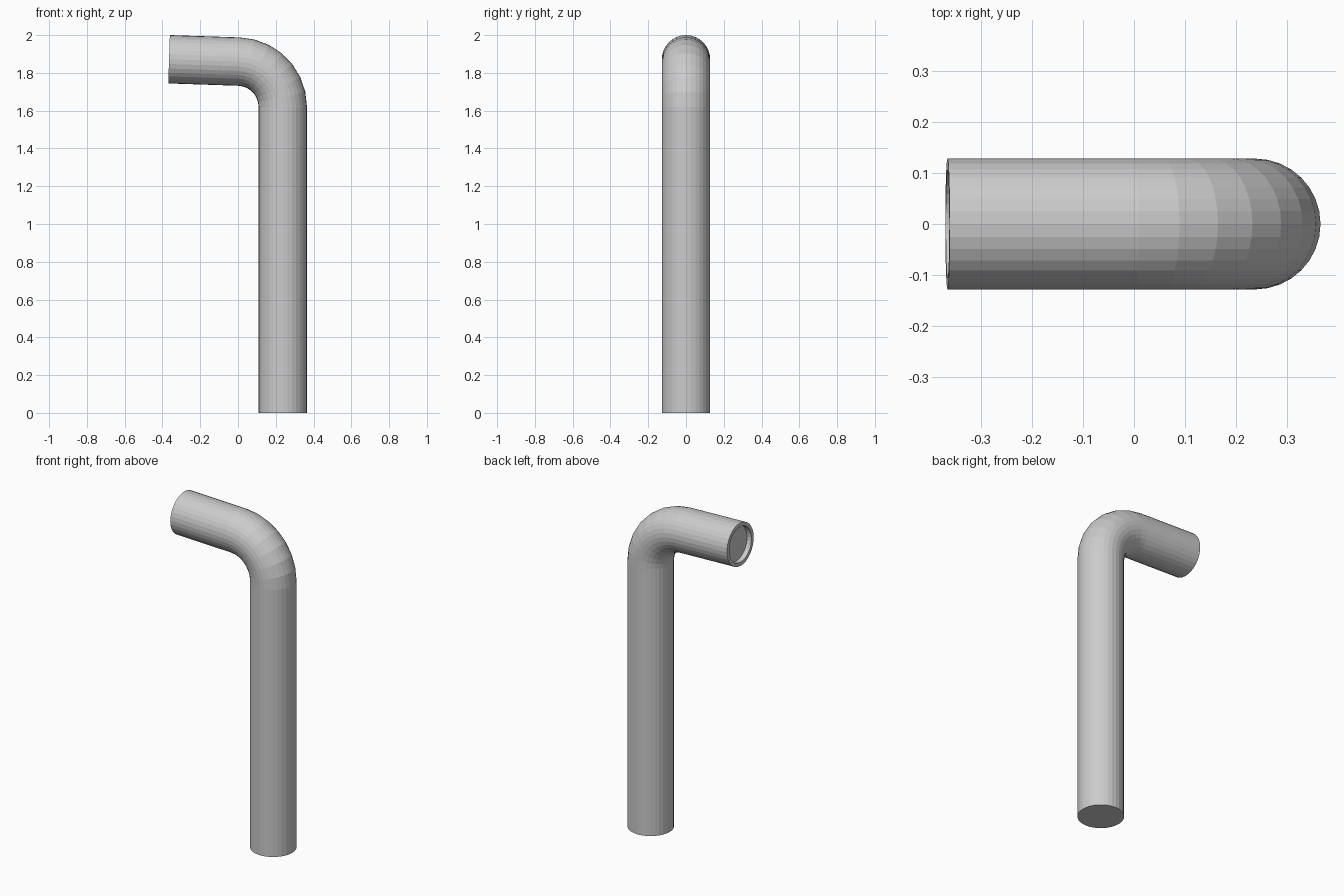
import bpy, bmesh
from math import sin, cos, pi, radians
from mathutils import Vector

if "Cube" in bpy.data.objects:
    bpy.data.objects.remove(bpy.data.objects["Cube"])

SIDES, RADIUS, INNER = 32, 0.128, 0.106
BEND_R, BEND_STEPS, TURN = 0.24, 7, radians(88.1)
AXIS_X, BEND_Z, END_X, RECESS = 0.237, 1.62, -0.365, 0.03

bm = bmesh.new()


def ring(x, z, angle, r):
    """Circle of verts at (x, z); heading is up, turned by angle towards -x."""
    side = Vector((cos(angle), 0, sin(angle)))
    return [bm.verts.new(Vector((x, 0, z)) + side * r * cos(t) + Vector((0, r * sin(t), 0)))
            for t in (2 * pi * i / SIDES for i in range(SIDES))]


# Upright and bend
rings = [ring(AXIS_X, 0, 0, RADIUS)]
cx = AXIS_X - BEND_R
for i in range(BEND_STEPS + 1):
    a = TURN * i / BEND_STEPS
    rings.append(ring(cx + BEND_R * cos(a), BEND_Z + BEND_R * sin(a), a, RADIUS))

# Slightly rising spout, then rim and recessed disc
x0, z0 = cx + BEND_R * cos(TURN), BEND_Z + BEND_R * sin(TURN)
dx, dz = -sin(TURN), cos(TURN)
length = (END_X - x0) / dx
for d, r in ((length, RADIUS), (length, INNER), (length - RECESS, INNER)):
    rings.append(ring(x0 + dx * d, z0 + dz * d, TURN, r))

for a, b in zip(rings, rings[1:]):
    for i in range(SIDES):
        j = (i + 1) % SIDES
        bm.faces.new((a[i], a[j], b[j], b[i]))
bm.faces.new(rings[0][::-1])
bm.faces.new(rings[-1])
bmesh.ops.recalc_face_normals(bm, faces=bm.faces[:])

mesh = bpy.data.meshes.new("bent_pipe")
bm.to_mesh(mesh)
bm.free()
bpy.context.collection.objects.link(bpy.data.objects.new("bent_pipe", mesh))
